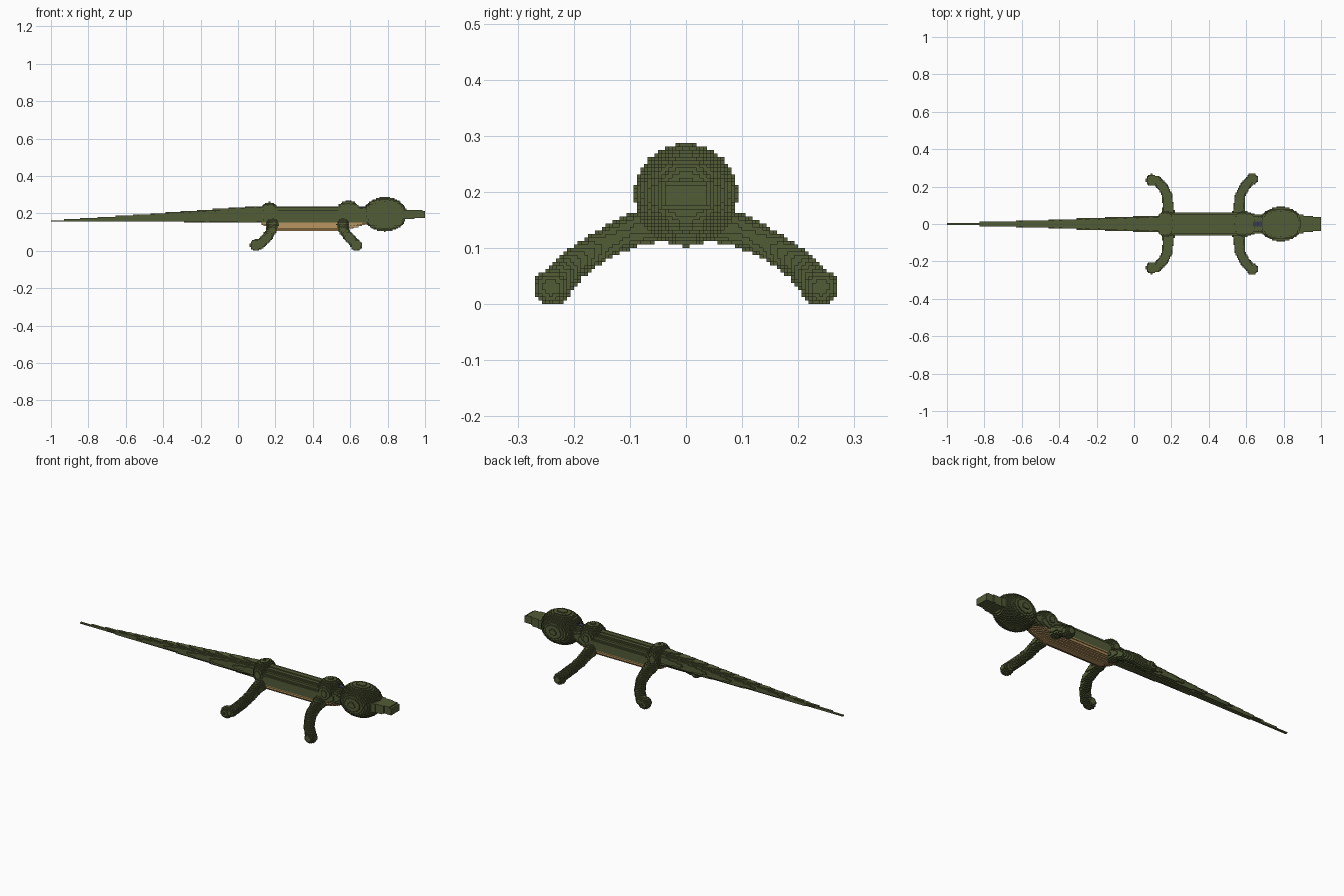
import bpy, bmesh, math
from mathutils import Vector

if "Cube" in bpy.data.objects:
    bpy.data.objects.remove(bpy.data.objects["Cube"], do_unlink=True)

H = 0.00625          # size of one block
cells = {}           # (i, j, k) -> part name


def material(name, rgb):
    m = bpy.data.materials.new(name)
    m.use_nodes = True
    m.diffuse_color = (*rgb, 1)
    bsdf = m.node_tree.nodes["Principled BSDF"]
    bsdf.inputs["Base Color"].default_value = (*rgb, 1)
    bsdf.inputs["Roughness"].default_value = 0.9
    return m


green = material("olive green", (0.085, 0.106, 0.038))
tan = material("belly tan", (0.48, 0.30, 0.12))
slate = material("dark slate", (0.04, 0.045, 0.07))


def fill(part, lo, hi, inside):
    """Claim every free block whose centre passes the inside test."""
    a = [math.floor(v / H) for v in lo]
    b = [math.ceil(v / H) for v in hi]
    for i in range(a[0], b[0]):
        for j in range(a[1], b[1]):
            for k in range(max(a[2], 0), b[2]):
                if (i, j, k) not in cells and inside((i + .5) * H, (j + .5) * H, (k + .5) * H):
                    cells[i, j, k] = part


def ellipsoid(part, c, r):
    fill(part, [p - q for p, q in zip(c, r)], [p + q for p, q in zip(c, r)],
         lambda x, y, z: ((x - c[0]) / r[0]) ** 2 + ((y - c[1]) / r[1]) ** 2
         + ((z - c[2]) / r[2]) ** 2 <= 1)


def tube(part, points):
    """Chain of balls along (x, y, z, radius) points."""
    for p, q in zip(points, points[1:]):
        n = max(2, int((Vector(q[:3]) - Vector(p[:3])).length / (H * .75)))
        for s in range(n + 1):
            x, y, z, r = (u + (v - u) * s / n for u, v in zip(p, q))
            ellipsoid(part, (x, y, z), (r, r, r))


# Torso with a pale underside
tube("torso", [(0.16, 0, 0.172, 0.045), (0.22, 0, 0.171, 0.065), (0.55, 0, 0.171, 0.065),
               (0.62, 0, 0.18, 0.057), (0.68, 0, 0.19, 0.046)])
for key in cells:
    if (key[2] + .5) * H < 0.15:
        cells[key] = "belly"

# Hip and shoulder humps, head
ellipsoid("hips", (0.17, 0, 0.195), (0.052, 0.07, 0.065))
ellipsoid("shoulders", (0.59, 0, 0.2), (0.07, 0.068, 0.067))
ellipsoid("head", (0.785, 0, 0.195), (0.118, 0.092, 0.092))


# Tapered snout
def in_snout(x, y, z):
    t = (x - 0.88) / 0.12
    return abs(y) < 0.05 - 0.015 * t and abs(z - 0.195) < 0.027 - 0.007 * t


fill("snout", (0.88, -0.06, 0.15), (1, 0.06, 0.24), in_snout)

# Long tapering tail
tube("tail", [(0.15, 0, 0.195, 0.046), (0, 0, 0.191, 0.041), (-0.5, 0, 0.175, 0.02),
              (-0.94, 0, 0.160, 0.006), (-0.995, 0, 0.159, 0.005)])

# Legs with rounded feet, mirrored across y
FRONT = [(0.56, 0.05, 0.145, 0.034), (0.562, 0.10, 0.13, 0.029), (0.567, 0.15, 0.105, 0.027),
         (0.595, 0.205, 0.07, 0.026), (0.632, 0.24, 0.03, 0.027)]
HIND = [(0.185, 0.05, 0.145, 0.034), (0.183, 0.10, 0.13, 0.029), (0.178, 0.15, 0.105, 0.027),
        (0.155, 0.2, 0.07, 0.027), (0.125, 0.228, 0.038, 0.027), (0.095, 0.235, 0.03, 0.027)]
for side, s in (("left", 1), ("right", -1)):
    for name, path in (("front", FRONT), ("hind", HIND)):
        leg = [(x, y * s, z, r) for x, y, z, r in path]
        tube(f"{name}_{side}_leg", leg)
        x, y, z, _ = leg[-1]
        ellipsoid(f"{name}_{side}_leg", (x, y, z), (0.031, 0.031, 0.031))

# Dark spot on top of the neck
for (i, j, k) in list(cells):
    x, y, z = ((v + .5) * H for v in (i, j, k))
    if 0.635 < x < 0.685 and abs(y) < 0.015 and z > 0.18 and (i, j, k + 1) not in cells:
        cells[i, j, k] = "neck_spot"

# The six sides of a block: direction and corner offsets
SIDES = []
for axis in range(3):
    for sign in (0, 1):
        quad = []
        for u, v in ((0, 0), (1, 0), (1, 1), (0, 1)):
            c = [0, 0, 0]
            c[axis], c[(axis + 1) % 3], c[(axis + 2) % 3] = sign, u, v
            quad.append(tuple(c))
        d = [0, 0, 0]
        d[axis] = 2 * sign - 1
        SIDES.append((tuple(d), quad if sign else quad[::-1]))

# Build each part from its exposed block faces only
SPECIAL = {"belly": tan, "neck_spot": slate}
for part in sorted(set(cells.values())):
    bm = bmesh.new()
    verts = {}

    def vert(key):
        if key not in verts:
            verts[key] = bm.verts.new([v * H for v in key])
        return verts[key]

    for (i, j, k), owner in cells.items():
        if owner != part:
            continue
        for d, quad in SIDES:
            if (i + d[0], j + d[1], k + d[2]) not in cells:
                bm.faces.new([vert((i + a, j + b, k + c)) for a, b, c in quad])
    mesh = bpy.data.meshes.new(part)
    bm.to_mesh(mesh)
    bm.free()
    mesh.materials.append(SPECIAL.get(part, green))
    bpy.context.collection.objects.link(bpy.data.objects.new(part, mesh))
